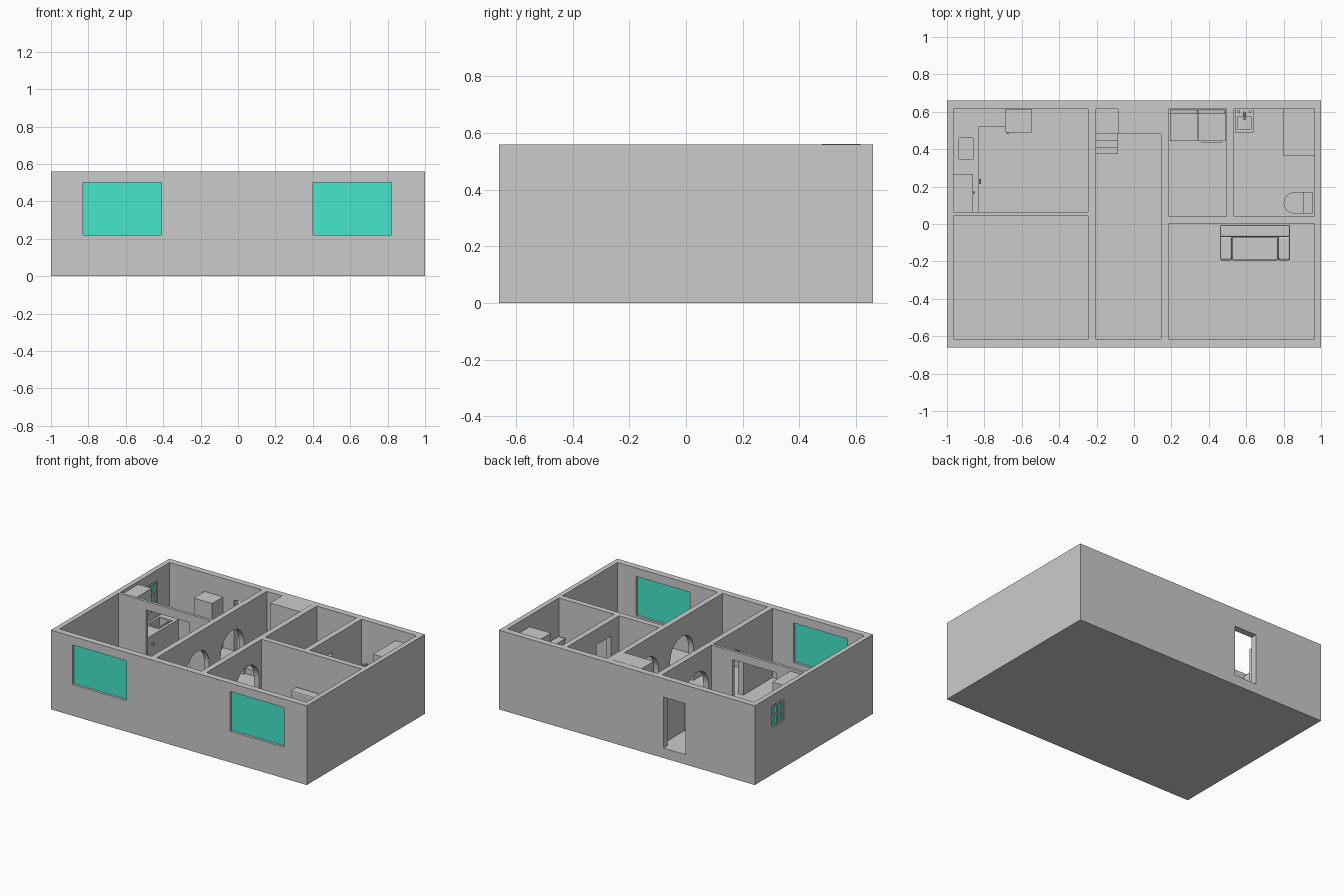
import bpy, bmesh, math
from mathutils import Vector

if "Cube" in bpy.data.objects:
    bpy.data.objects.remove(bpy.data.objects["Cube"])

FLOOR, TOP = 0.07, 0.56


def finish(name, bm, smooth=False):
    bmesh.ops.recalc_face_normals(bm, faces=bm.faces)
    me = bpy.data.meshes.new(name)
    bm.to_mesh(me)
    bm.free()
    ob = bpy.data.objects.new(name, me)
    bpy.context.collection.objects.link(ob)
    if smooth:
        bpy.ops.object.select_all(action='DESELECT')
        ob.select_set(True)
        bpy.context.view_layer.objects.active = ob
        bpy.ops.object.shade_smooth_by_angle()
    return ob


def box(name, x0, x1, y0, y1, z0, z1, bevel=0):
    bm = bmesh.new()
    bmesh.ops.create_cube(bm, size=1)
    for v in bm.verts:
        v.co = Vector((x1 if v.co.x > 0 else x0, y1 if v.co.y > 0 else y0, z1 if v.co.z > 0 else z0))
    if bevel:
        bmesh.ops.bevel(bm, geom=bm.edges[:], offset=bevel, segments=2, affect='EDGES', profile=0.5)
    return finish(name, bm)


def prism(name, points, direction, smooth=False):
    bm = bmesh.new()
    face = bm.faces.new([bm.verts.new(p) for p in points])
    ext = bmesh.ops.extrude_face_region(bm, geom=[face])
    verts = [g for g in ext['geom'] if isinstance(g, bmesh.types.BMVert)]
    bmesh.ops.translate(bm, verts=verts, vec=direction)
    if not any(f is face for f in bm.faces):
        bm.faces.new(face.verts)
    return finish(name, bm, smooth)


def rod(name, a, b, r):
    a, b = Vector(a), Vector(b)
    bm = bmesh.new()
    bmesh.ops.create_cone(bm, cap_ends=True, segments=12, radius1=r, radius2=r, depth=(b - a).length)
    rot = (b - a).to_track_quat('Z', 'Y')
    for v in bm.verts:
        v.co = rot @ v.co + (a + b) / 2
    return finish(name, bm, True)


def cut(target, cutter):
    mod = target.modifiers.new('cut', 'BOOLEAN')
    mod.operation, mod.solver, mod.object = 'DIFFERENCE', 'EXACT', cutter
    bpy.context.view_layer.objects.active = target
    bpy.ops.object.modifier_apply(modifier=mod.name)
    bpy.data.objects.remove(cutter)


def cut_box(target, *dims):
    cut(target, box('cutter', *dims))


def arch(x0, x1, y0, y1, top):
    r, c = (y1 - y0) / 2, (y0 + y1) / 2
    pts = [(x0, y0, FLOOR), (x0, y1, FLOOR)]
    pts += [(x0, c + r * math.cos(t * math.pi / 16), top - r + r * math.sin(t * math.pi / 16)) for t in range(17)]
    return prism('arch_cutter', pts, (x1 - x0, 0, 0))


# House shell with rooms hollowed out
house = box('house_walls', -1, 1, -0.66, 0.66, 0, TOP)
rooms = [(-0.965, -0.245, 0.065, 0.615), (-0.965, -0.245, -0.615, 0.045), (-0.205, 0.145, -0.615, 0.615),
         (0.185, 0.965, -0.615, 0.0), (0.185, 0.495, 0.04, 0.615), (0.535, 0.965, 0.04, 0.615)]
for r in rooms:
    cut_box(house, *r, FLOOR, 0.7)

# Arched doorways off the hall
for x0, x1 in ((-0.26, -0.19), (0.13, 0.20)):
    for y0, y1 in ((-0.29, -0.03), (0.10, 0.36)):
        cut(house, arch(x0, x1, y0, y1, 0.43))

# Square openings: back door, kitchen opening, bathroom door, windows
cut_box(house, -0.46, -0.285, 0.6, 0.7, FLOOR, 0.43)
cut_box(house, -0.75, -0.41, 0.03, 0.08, FLOOR, 0.5)
cut_box(house, 0.48, 0.55, 0.13, 0.29, FLOOR, 0.45)
cut_box(house, -1.02, -0.95, 0.335, 0.48, 0.33, 0.485)
for x0, x1 in ((-0.83, -0.41), (0.40, 0.82)):
    cut_box(house, x0, x1, -0.7, -0.6, 0.22, 0.5)

# Window glass and small window bars
glass = bpy.data.materials.new('green_glass')
glass.diffuse_color = (0.06, 0.8, 0.6, 1)
glass.use_nodes = True
glass.node_tree.nodes["Principled BSDF"].inputs["Base Color"].default_value = glass.diffuse_color
panes = [box('left_window_pane', -0.83, -0.41, -0.643, -0.632, 0.22, 0.5),
         box('right_window_pane', 0.40, 0.82, -0.643, -0.632, 0.22, 0.5),
         box('kitchen_window_pane', -0.986, -0.979, 0.335, 0.48, 0.33, 0.485)]
for p in panes:
    p.data.materials.append(glass)
for y in (0.342, 0.4075, 0.473):
    box('window_upright', -0.996, -0.969, y - 0.007, y + 0.007, 0.33, 0.485)
for z in (0.337, 0.4075, 0.478):
    box('window_crossbar', -0.995, -0.970, 0.335, 0.48, z - 0.007, z + 0.007)

# Stairs: three steps, landing and upper block
for i, (y0, y1) in enumerate(((0.375, 0.41), (0.41, 0.445), (0.445, 0.48), (0.48, 0.615))):
    box('stair_step', -0.205, -0.085, y0, y1, FLOOR, FLOOR + 0.04 * (i + 1))
box('upper_stair_block', -0.085, 0.145, 0.48, 0.615, FLOOR, TOP + 0.001)

# Kitchen counter with sink
counter = prism('kitchen_counter', [(-0.965, 0.065, FLOOR), (-0.83, 0.065, FLOOR), (-0.83, 0.52, FLOOR),
                                    (-0.69, 0.52, FLOOR), (-0.69, 0.615, FLOOR), (-0.965, 0.615, FLOOR)], (0, 0, 0.16))
cut_box(counter, -0.935, -0.86, 0.345, 0.46, 0.17, 0.3)
rim = box('sink_rim', -0.945, -0.85, 0.33, 0.475, 0.228, 0.237)
cut_box(rim, -0.935, -0.86, 0.345, 0.46, 0.2, 0.3)
rod('counter_handle', (-0.823, 0.215, 0.17), (-0.823, 0.24, 0.17), 0.006)

# Wall cupboard and fridge
box('wall_cupboard', -0.965, -0.86, 0.065, 0.265, 0.37, 0.54)
rod('cupboard_knob', (-0.86, 0.168, 0.40), (-0.85, 0.168, 0.40), 0.006)
box('fridge', -0.69, -0.545, 0.495, 0.612, FLOOR, 0.43)
box('fridge_door_seam', -0.688, -0.547, 0.49, 0.495, FLOOR + 0.01, 0.30)
box('freezer_door', -0.688, -0.547, 0.49, 0.495, 0.31, 0.43)
rod('fridge_handle', (-0.675, 0.485, 0.2), (-0.675, 0.485, 0.28), 0.005)

# Sofa
box('sofa_base', 0.465, 0.83, -0.19, -0.01, FLOOR, 0.15)
box('sofa_back', 0.46, 0.835, -0.07, -0.005, FLOOR, 0.30, 0.008)
for x in (0.46, 0.77):
    box('sofa_arm', x, x + 0.065, -0.195, -0.065, FLOOR, 0.22, 0.012)
box('sofa_cushion', 0.525, 0.77, -0.195, -0.07, 0.14, 0.175, 0.008)

# Washer and dryer
for x in (0.192, 0.342):
    box('laundry_machine', x, x + 0.147, 0.445, 0.612, FLOOR, 0.24)
    box('control_panel', x, x + 0.147, 0.588, 0.612, 0.24, 0.28, 0.004)
box('dryer_door', 0.36, 0.47, 0.437, 0.446, 0.11, 0.20)

# Bathroom basin
basin = box('basin', 0.54, 0.64, 0.49, 0.614, 0.19, 0.235)
cut_box(basin, 0.555, 0.625, 0.505, 0.575, 0.205, 0.3)
box('basin_pedestal', 0.565, 0.615, 0.54, 0.614, FLOOR, 0.19)
rod('tap_riser', (0.59, 0.597, 0.23), (0.59, 0.597, 0.265), 0.005)
rod('tap_spout', (0.59, 0.60, 0.262), (0.59, 0.555, 0.262), 0.005)
for x in (0.56, 0.62):
    rod('tap_knob', (x, 0.6, 0.23), (x, 0.6, 0.252), 0.008)

# Shower cabinet
box('shower_cabinet', 0.80, 0.965, 0.365, 0.615, FLOOR, 0.48)

# Toilet: rounded bowl narrowing to its foot, lid and tank
def toilet_outline(s, z):
    pts = [(0.908, 0.1125 - 0.057 * s, z)]
    arc = [(0.86 - 0.06 * s * math.sin(t * math.pi / 12), 0.1125 - 0.057 * s * math.cos(t * math.pi / 12), z)
           for t in range(13)]
    return pts + arc + [(0.908, 0.1125 + 0.057 * s, z)]


prism('toilet_foot', toilet_outline(0.6, FLOOR), (0, 0, 0.07), True)
prism('toilet_bowl', toilet_outline(0.9, 0.13), (0, 0, 0.045), True)
prism('toilet_lid', toilet_outline(1, 0.175), (0, 0, 0.015), True)
box('toilet_tank', 0.908, 0.955, 0.058, 0.167, 0.13, 0.28)
box('toilet_tank_lid', 0.904, 0.958, 0.055, 0.17, 0.28, 0.295)
